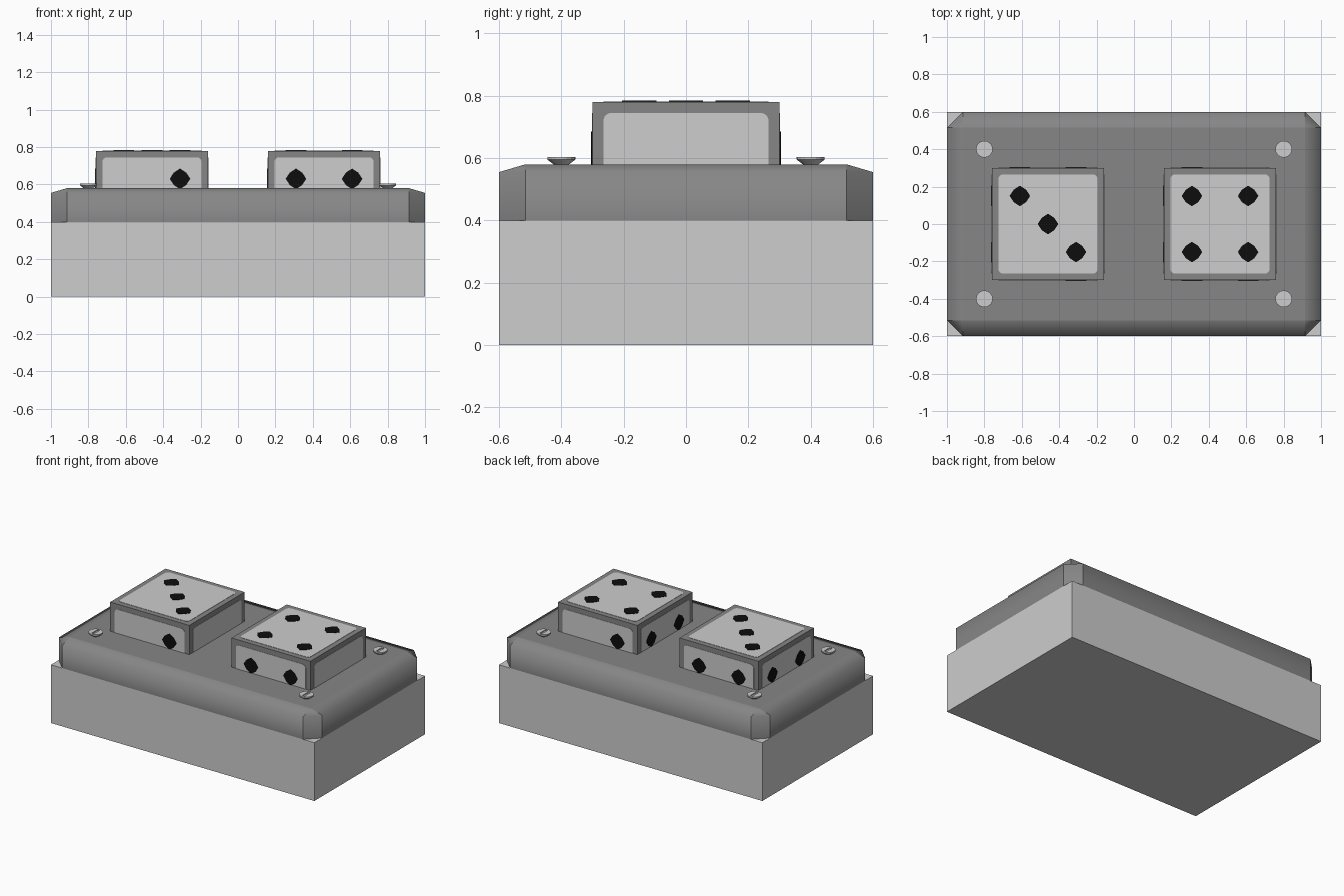
import bpy, bmesh, math
from mathutils import Vector

if "Cube" in bpy.data.objects:
    bpy.data.objects.remove(bpy.data.objects["Cube"])


def material(name, value):
    m = bpy.data.materials.new(name)
    m.diffuse_color = (value, value, value, 1)
    m.use_nodes = True
    m.node_tree.nodes["Principled BSDF"].inputs["Base Color"].default_value = m.diffuse_color
    return m


LIGHT = material("light grey", 0.61)
DARK = material("dark grey", 0.24)
BLACK = material("black", 0.004)


def finish(name, bm, mat):
    bmesh.ops.recalc_face_normals(bm, faces=bm.faces[:])
    me = bpy.data.meshes.new(name)
    bm.to_mesh(me)
    bm.free()
    me.materials.append(mat)
    ob = bpy.data.objects.new(name, me)
    bpy.context.collection.objects.link(ob)
    return ob


def add_box(bm, lo, hi):
    vs = bmesh.ops.create_cube(bm, size=1)["verts"]
    for v in vs:
        v.co = Vector([(l + h) / 2 + c * (h - l) for l, h, c in zip(lo, hi, v.co)])


def loft(bm, rings):
    # closed solid through rings that have the same point count
    rows = [[bm.verts.new(p) for p in r] for r in rings]
    for a, b in zip(rows, rows[1:]):
        for i in range(len(a)):
            j = (i + 1) % len(a)
            bm.faces.new((a[i], a[j], b[j], b[i]))
    bm.faces.new(rows[0][::-1])
    bm.faces.new(rows[-1])


def add_plate(bm, pts, origin, n, u, thickness):
    # flat plate from a 2D outline lying on a die face
    v = n.cross(u)
    base = [origin + u * a + v * b for a, b in pts]
    loft(bm, [[p - n * 0.001 for p in base], [p + n * thickness for p in base]])


def rounded_panel(bottom):
    # rounded square; square lower corners where it meets the plate
    s, r = 0.265, 0.025
    pts = []
    for k, (sx, sy) in enumerate([(1, 1), (-1, 1), (-1, -1), (1, -1)]):
        if sy < 0 and bottom > -s:
            pts.append((sx * s, bottom))
            continue
        for i in range(5):
            a = math.pi / 2 * (k + i / 4)
            pts.append((sx * (s - r) + r * math.cos(a), sy * (s - r) + r * math.sin(a)))
    return pts


def pip_outline(cx, cy):
    return [(cx + (0.055, 0.047)[i % 2] * math.cos(i * math.pi / 4),
             cy + (0.055, 0.047)[i % 2] * math.sin(i * math.pi / 4)) for i in range(8)]


# base block
bm = bmesh.new()
add_box(bm, (-1, -0.6, 0), (1, 0.6, 0.4))
finish("base_block", bm, LIGHT)


# top plate with cut corners and a shallow sloped rim
def octagon(z):
    pts = []
    for sx, sy in [(1, 1), (-1, 1), (-1, -1), (1, -1)]:
        c = [(sx, sy * 0.515, z), (sx * 0.915, sy * 0.6, z)]
        pts += c if sx * sy > 0 else c[::-1]
    return pts


top_ring = [(math.copysign(0.915, x), math.copysign(0.515, y), 0.58)
            for x, y, z in octagon(0)]
bm = bmesh.new()
loft(bm, [octagon(0.4), octagon(0.555), top_ring])
bmesh.ops.remove_doubles(bm, verts=bm.verts[:], dist=1e-4)
for f in bm.faces:
    f.smooth = True
for e in bm.edges:
    # only the fold between wall and rim is soft
    e.smooth = all(abs(v.co.z - 0.555) < 1e-3 for v in e.verts)
finish("top_plate", bm, DARK)

# dice: dark body, light face panels, black pips
X, Y, Z = Vector((1, 0, 0)), Vector((0, 1, 0)), Vector((0, 0, 1))
ONE, TWO = [(0.15, 0.15)], [(-0.15, 0.15), (0.15, 0.15)]
THREE = [(-0.15, 0.15), (0, 0), (0.15, -0.15)]
FOUR = [(a, b) for a in (-0.15, 0.15) for b in (-0.15, 0.15)]
for side, cx, top, front, back in [("left", -0.46, THREE, ONE, TWO),
                                   ("right", 0.46, FOUR, TWO, ONE)]:
    bm = bmesh.new()
    add_box(bm, (cx - 0.3, -0.3, 0.58), (cx + 0.3, 0.3, 0.78))
    finish(side + "_die_body", bm, DARK)
    panels, pips = bmesh.new(), bmesh.new()
    centre = Vector((cx, 0, 0.48))
    for n, u, spots in [(Z, X, top), (-Y, X, front), (Y, -X, back),
                        (-X, -Y, TWO), (X, Y, [])]:
        origin = centre + n * 0.3
        add_plate(panels, rounded_panel(-0.265 if n == Z else 0.1), origin, n, u, 0.002)
        for s in spots:
            add_plate(pips, pip_outline(*s), origin, n, u, 0.004)
    finish(side + "_die_panels", panels, LIGHT)
    finish(side + "_die_pips", pips, BLACK)

# four slotted screws
for sx in (-1, 1):
    for sy in (-1, 1):
        bm = bmesh.new()
        loft(bm, [[(sx * 0.8 + r * math.cos(i * math.pi / 8),
                    sy * 0.4 + r * math.sin(i * math.pi / 8), z) for i in range(16)]
                  for r, z in [(0.022, 0.578), (0.045, 0.595), (0.045, 0.604)]])
        screw = finish("screw", bm, LIGHT)
        bm = bmesh.new()
        add_box(bm, (sx * 0.8 - 0.009, sy * 0.4 - 0.03, 0.596),
                (sx * 0.8 + 0.009, sy * 0.4 + 0.03, 0.62))
        cutter = finish("slot_cutter", bm, LIGHT)
        cutter.hide_render = True
        mod = screw.modifiers.new("slot", "BOOLEAN")
        mod.operation, mod.solver, mod.object = "DIFFERENCE", "EXACT", cutter
        bpy.context.view_layer.objects.active = screw
        bpy.ops.object.modifier_apply(modifier=mod.name)
        bpy.data.objects.remove(cutter)
